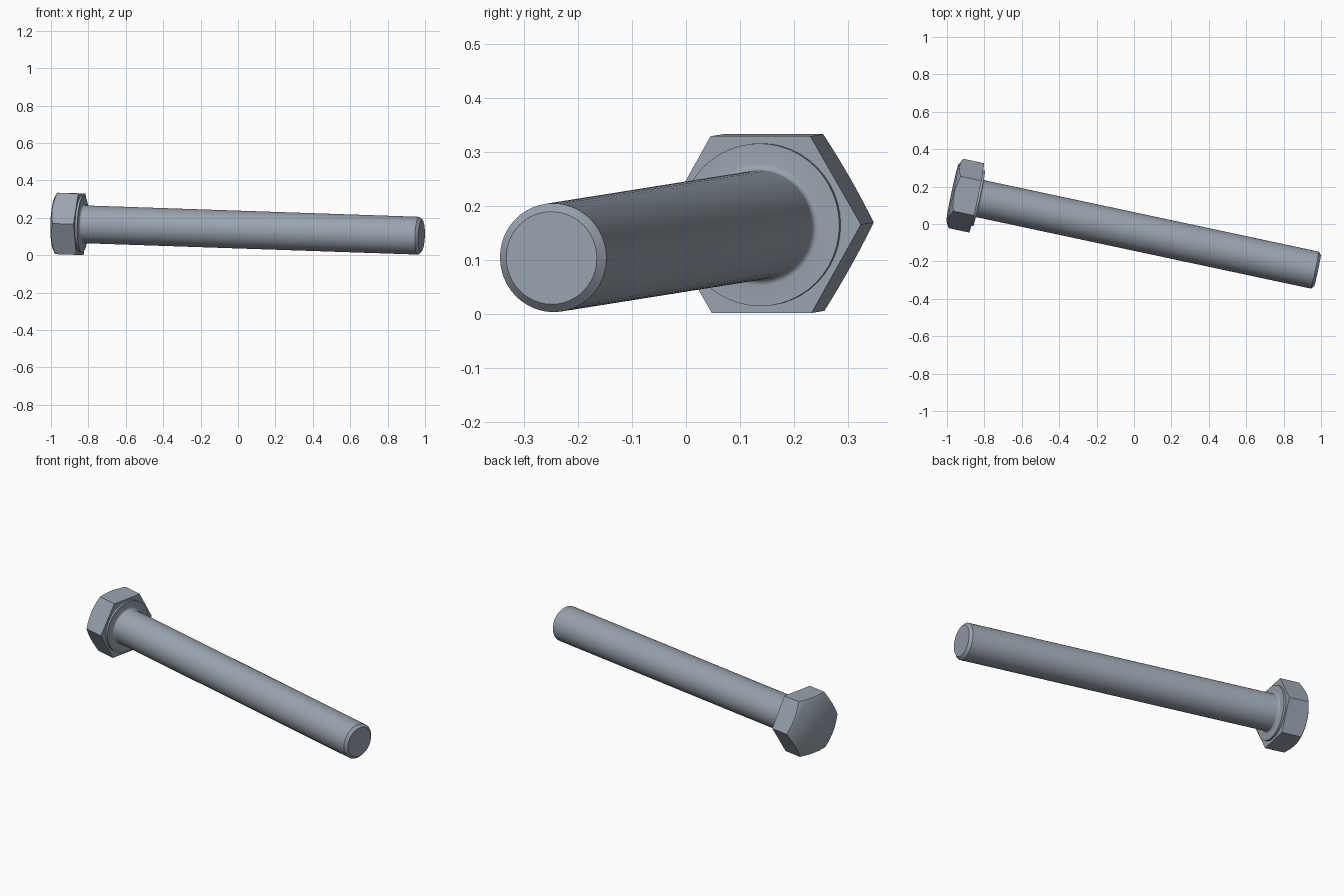
import bpy, bmesh
from math import sin, cos, tan, pi, radians
from mathutils import Matrix, Vector

cube = bpy.data.objects.get("Cube")
if cube:
    bpy.data.objects.remove(cube)

SEGMENTS = 48
SHANK_R = 0.101
WASHER_R = 0.151
WASHER_H = 0.012
FILLET = 0.012
TIP_CHAMFER = 0.015
LENGTH = 1.863          # bearing face of the head to the tip
APOTHEM = 0.164         # half the distance across the flats
HEAD_H = 0.134
HEAD_FLAT_R = 0.155

steel = bpy.data.materials.new("steel grey")
steel.use_nodes = True
colour = (0.32, 0.37, 0.43, 1)
steel.diffuse_color = colour
steel.node_tree.nodes["Principled BSDF"].inputs["Base Color"].default_value = colour

# Bolt axis: local z runs from head to tip, local x stays level
tip = Vector((0.981, -0.2495, 0.1035))
axis = Vector((1, -0.2135, -0.034)).normalized()
side = Vector((0, 0, 1)).cross(axis).normalized()
placement = Matrix((side, axis.cross(side), axis)).transposed().to_4x4()
placement.translation = tip - axis * LENGTH


def ring_part(name, profile):
    """Skin rings around the axis; profile(angle) gives (radius, height) pairs."""
    bm = bmesh.new()
    columns = []
    for i in range(SEGMENTS):
        t = 2 * pi * i / SEGMENTS
        columns.append([bm.verts.new((r * cos(t), r * sin(t), h)) for r, h in profile(t)])
    for i, a in enumerate(columns):
        b = columns[(i + 1) % SEGMENTS]
        for j in range(len(a) - 1):
            bm.faces.new((a[j], b[j], b[j + 1], a[j + 1]))
    for end in (0, -1):
        bm.faces.new([c[end] for c in columns])
    bmesh.ops.recalc_face_normals(bm, faces=bm.faces)
    mesh = bpy.data.meshes.new(name)
    bm.to_mesh(mesh)
    bm.free()
    mesh.materials.append(steel)
    mesh.shade_smooth()
    mesh.set_sharp_from_angle(angle=radians(35))
    obj = bpy.data.objects.new(name, mesh)
    obj.matrix_world = placement
    bpy.context.collection.objects.link(obj)
    return obj


# Hexagonal head with a conical chamfer on its outer face
def head_profile(t):
    r = APOTHEM / cos(t % (pi / 3) - pi / 6)
    chamfer_h = -HEAD_H + (r - HEAD_FLAT_R) * tan(radians(30))
    return [(r, 0), (r, chamfer_h), (HEAD_FLAT_R, -HEAD_H)]


# Washer face, fillet, round shank and chamfered tip
def shank_profile(t):
    points = [(WASHER_R, 0), (WASHER_R, WASHER_H)]
    for k in range(5):
        a = pi / 2 * k / 4
        points.append((SHANK_R + FILLET * (1 - sin(a)), WASHER_H + FILLET * (1 - cos(a))))
    points += [(SHANK_R, LENGTH - TIP_CHAMFER), (SHANK_R - TIP_CHAMFER, LENGTH)]
    return points


ring_part("hex_head", head_profile)
ring_part("shank", shank_profile)
